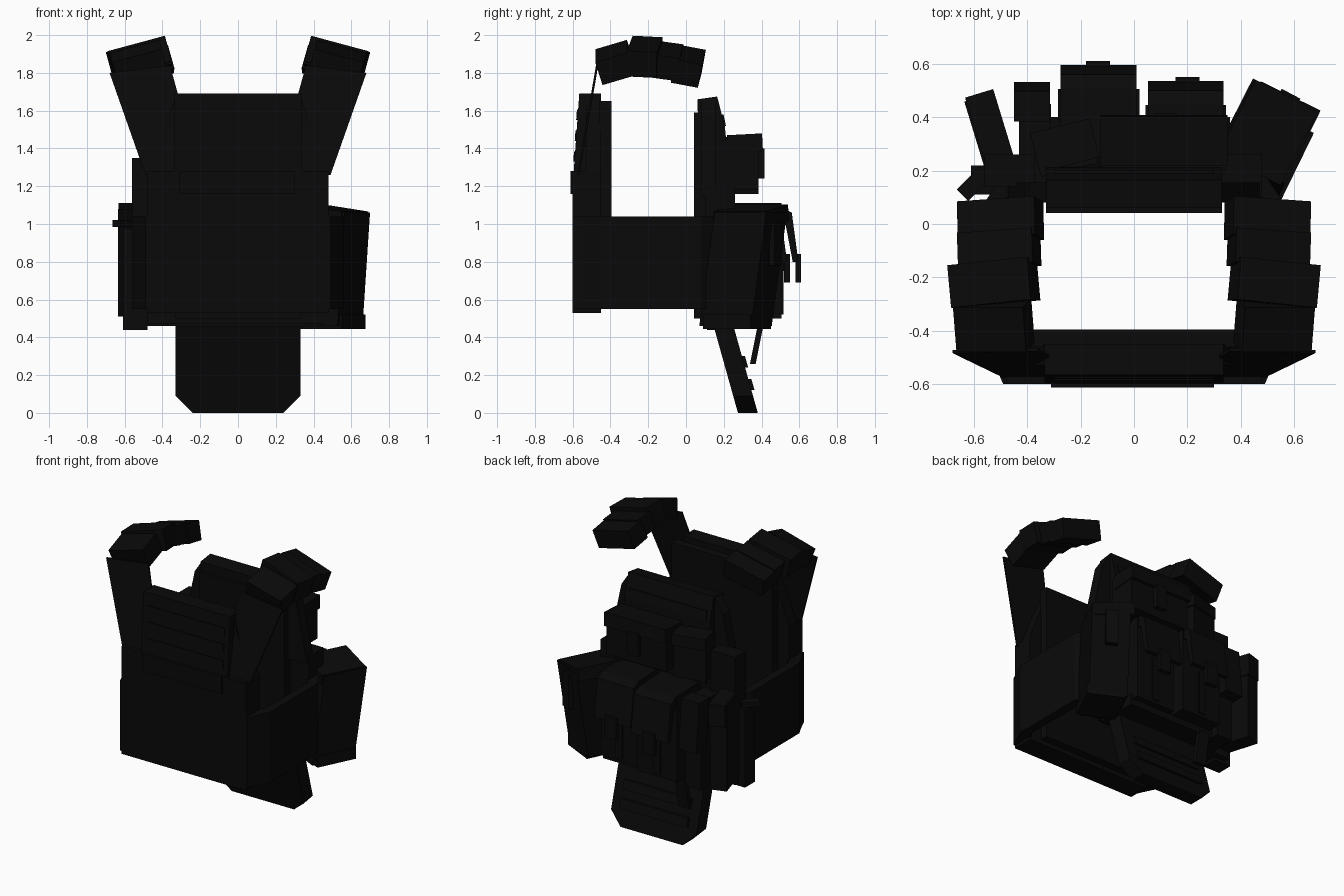
import bpy, bmesh, math
from mathutils import Matrix, Vector

if "Cube" in bpy.data.objects:
    bpy.data.objects.remove(bpy.data.objects["Cube"])

mat = bpy.data.materials.new("matte_black")
mat.diffuse_color = (0.0028, 0.0028, 0.0028, 1)
mat.use_nodes = True
mat.node_tree.nodes["Principled BSDF"].inputs["Base Color"].default_value = mat.diffuse_color


def prism(name, pts, a, b, axis='Y', shear=0.0, rot=(0, 0, 0)):
    """Extrude a 2D outline from a to b. axis Y: pts are x,z; X: y,z; Z: x,y.
    shear leans the part: y += shear * height above its middle. rot is in degrees."""
    def place(p, d):
        return Vector({'Y': (p[0], d, p[1]), 'X': (d, p[0], p[1]), 'Z': (p[0], p[1], d)}[axis])
    bm = bmesh.new()
    lo = [bm.verts.new(place(p, a)) for p in pts]
    hi = [bm.verts.new(place(p, b)) for p in pts]
    n = len(pts)
    bm.faces.new(lo)
    bm.faces.new(hi)
    for i in range(n):
        j = (i + 1) % n
        bm.faces.new((lo[i], lo[j], hi[j], hi[i]))
    bmesh.ops.recalc_face_normals(bm, faces=bm.faces)
    cs = [v.co for v in bm.verts]
    mid = Vector([(min(c[i] for c in cs) + max(c[i] for c in cs)) / 2 for i in range(3)])
    for v in bm.verts:
        v.co -= mid
        v.co.y += shear * v.co.z
    r = [math.radians(t) for t in rot]
    m = Matrix.Rotation(r[2], 4, 'Z') @ Matrix.Rotation(r[1], 4, 'Y') @ Matrix.Rotation(r[0], 4, 'X')
    bm.transform(Matrix.Translation(mid) @ m)
    me = bpy.data.meshes.new(name)
    bm.to_mesh(me)
    bm.free()
    me.materials.append(mat)
    ob = bpy.data.objects.new(name, me)
    bpy.context.collection.objects.link(ob)
    return ob


def box(name, x0, x1, y0, y1, z0, z1, shear=0.0, rot=(0, 0, 0)):
    return prism(name, [(x0, z0), (x1, z0), (x1, z1), (x0, z1)], y0, y1, 'Y', shear, rot)


def mirror(ob):
    # parts are built in world coordinates, so the origin is the mirror plane
    m = ob.modifiers.new("mirror", 'MIRROR')
    m.use_axis[0] = True
    return ob


# --- rear panel (faces -y) ---
box("rear_panel_lower", -.48, .48, -.6, -.45, .53, 1.28)
prism("rear_panel_upper", [(-.6, 1.2), (-.565, 1.69), (-.45, 1.69), (-.45, 1.2)], -.335, .335, 'X')
prism("rear_panel_wings", [(-.48, 1.28), (.48, 1.28), (.335, 1.66), (-.335, 1.66)], -.53, -.45)
box("rear_padding", -.39, .39, -.46, -.395, .56, 1.65)
box("rear_patch", -.31, .30, -.612, -.58, 1.16, 1.28)
for i in range(3):
    z = 1.33 + i * .11
    y = -.6 + (z - 1.2) * .07
    box("rear_webbing", -.3, .3, y - .004, y + .02, z, z + .055, .07)

# --- shoulder straps and pads ---
mirror(prism("rear_strap", [(.2, 1.26), (.49, 1.26), (.68, 1.80), (.36, 1.84)], -.526, -.514, 'Y', .17))
mirror(box("pad_rear", .39, .66, -.465, -.29, 1.79, 1.92, 0, (17, 15, 0)))
mirror(box("pad_top", .37, .68, -.30, -.14, 1.815, 1.955, 0, (-3, 15, -6)))
mirror(box("pad_middle", .36, .65, -.16, -.03, 1.80, 1.925, 0, (-8, 15, -4)))
mirror(box("pad_front", .35, .65, -.06, .085, 1.77, 1.90, 0, (-11, 15, -4)))

# --- side bands joining rear and front ---
mirror(prism("side_band", [(.46, -.6), (.49, -.6), (.52, -.53), (.56, -.45), (.56, .08), (.48, .2),
                           (.40, .2), (.5, .05), (.5, -.42), (.46, -.46)], .55, 1.04, 'Z'))

# --- front panel (faces +y) ---
box("front_padding", -.33, .33, .042, .14, .5, 1.59)
box("front_panel_lower", -.48, .48, .10, .24, .47, 1.2)
prism("front_panel_upper", [(.08, 1.1), (.06, 1.66), (.165, 1.675), (.205, 1.52), (.25, 1.1)], -.33, .33, 'X')
prism("front_panel_wings", [(-.48, 1.15), (.48, 1.15), (.39, 1.57), (.33, 1.66), (-.33, 1.66), (-.39, 1.57)],
      .08, .155)
box("radio_block", -.56, -.37, .14, .26, .46, 1.35)
box("right_wing_block", .30, .48, .11, .26, .5, 1.2)

# --- upper chest pouches ---
box("chest_pouch", -.12, .345, .2, .385, 1.18, 1.45)
box("chest_pouch_lid", -.125, .35, .22, .405, 1.38, 1.475, 0, (3, 0, 0))
box("chest_pouch_tab", .08, .16, .38, .415, 1.24, 1.4)
box("small_chest_pouch", -.37, -.15, .2, .36, 1.16, 1.44, 0, (0, 0, 14))
box("small_chest_lid", -.375, -.145, .22, .37, 1.38, 1.46, 0, (0, 0, 14))
box("front_webbing", -.3, .3, .18, .205, 1.52, 1.58, -.2)


# --- magazine pouches: body, leaning flap, pull tab ---
def pouch(x0, x1, y1, z0, z1, tab):
    box("magazine_pouch", x0, x1, .22, y1 - .09, z0, z1 - .02)
    prism("magazine_flap", [(.24, z1 - .06), (.24, z1), (y1 - .09, z1 - .01), (y1 - .035, z1 - .04), (y1, .80),
                            (y1 - .03, .80), (y1 - .07, z1 - .09)], x0 + .01, x1 - .01, 'X')
    box("pull_tab", tab - .045, tab + .045, y1 - .015, y1 + .015, .69, .84)
    box("pouch_strap", tab - .025, tab + .025, y1 - .10, y1 - .08, z0 + .02, .82)


pouch(.043, .345, .535, .5, 1.1, .2)
pouch(-.285, .02, .595, .5, 1.1, -.135)

# --- narrow and angled pouches on the -x side ---
box("narrow_pouch", -.43, -.31, .2, .45, .46, 1.07)
box("narrow_pouch_lid", -.45, -.315, .4, .515, .75, 1.09, -.1)
box("angled_pouch", -.60, -.49, .22, .48, .51, 1.08, 0, (0, 0, 17))
box("angled_pouch_lid", -.597, -.487, .235, .495, .96, 1.11, 0, (0, 0, 17))
box("flat_handle", -.66, -.54, .12, .18, .985, 1.02, 0, (0, 0, 45))
box("handle_holder", -.61, -.48, .11, .22, .44, .98)

# --- utility pouch on the +x side ---
box("utility_pouch", .375, .625, .15, .455, .46, 1.06, .15, (0, 0, -26))
box("utility_lid", .365, .63, .19, .50, 1.0, 1.085, 0, (0, 8, -27))
box("utility_tab", .54, .62, .455, .49, .78, 1.02, 0, (0, 0, -28))
box("utility_base", .375, .625, .13, .41, .445, .52, 0, (0, 0, -26))

# --- hanging lower flap ---
prism("hanging_flap", [(-.33, .5), (.33, .5), (.33, .09), (.24, 0), (-.24, 0), (-.33, .09)],
      .205, .31, 'Y', -.28)
for z in (.12, .24):
    y = .38 - .28 * z
    box("flap_webbing", -.26, .26, y - .03, y + .008, z, z + .06, -.28)
box("flap_pull_strap", -.28, -.2, .36, .39, .26, .47, .2)
box("pouch_row_base", -.33, .36, .11, .40, .455, .53)
